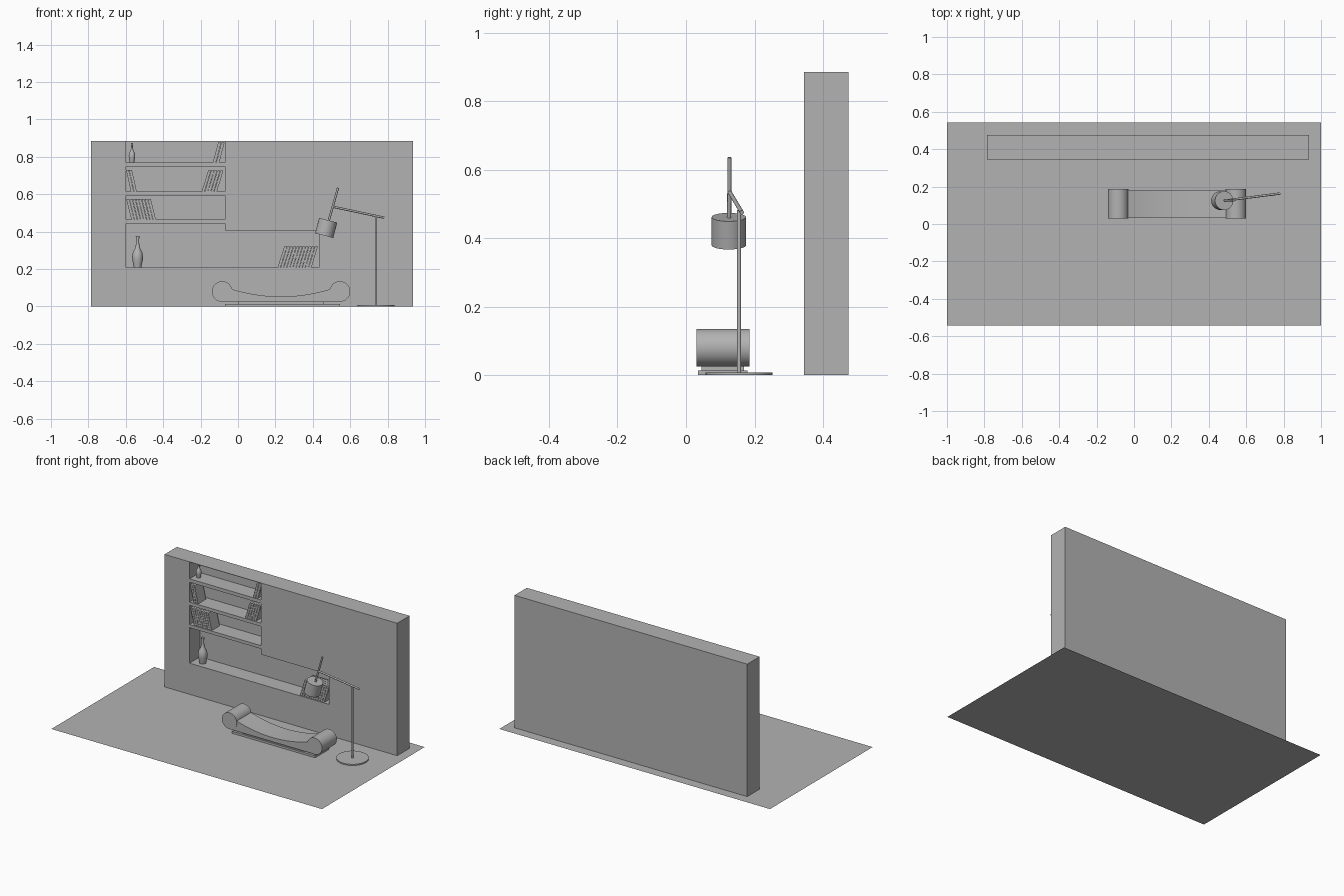
import bpy, bmesh, math
from mathutils import Vector

if "Cube" in bpy.data.objects:
    bpy.data.objects.remove(bpy.data.objects["Cube"])

grey = bpy.data.materials.new("plain grey")
grey.diffuse_color = (0.45, 0.45, 0.45, 1)
grey.use_nodes = True
grey.node_tree.nodes["Principled BSDF"].inputs["Base Color"].default_value = grey.diffuse_color


def finish(name, bm, smooth=False):
    bmesh.ops.recalc_face_normals(bm, faces=bm.faces)
    me = bpy.data.meshes.new(name)
    bm.to_mesh(me)
    bm.free()
    me.materials.append(grey)
    ob = bpy.data.objects.new(name, me)
    bpy.context.collection.objects.link(ob)
    bpy.context.view_layer.objects.active = ob
    if smooth:
        bpy.ops.object.select_all(action='DESELECT')
        ob.select_set(True)
        bpy.ops.object.shade_smooth_by_angle(angle=math.radians(35))
    return ob


def add_prism(bm, pts, y0, y1):
    # extrude an x/z outline along y
    a = [bm.verts.new((x, y0, z)) for x, z in pts]
    b = [bm.verts.new((x, y1, z)) for x, z in pts]
    bm.faces.new(a)
    bm.faces.new(b[::-1])
    n = len(pts)
    for i in range(n):
        bm.faces.new((a[i], b[i], b[(i + 1) % n], a[(i + 1) % n]))


def prism(name, pts, y0, y1, smooth=False):
    bm = bmesh.new()
    add_prism(bm, pts, y0, y1)
    return finish(name, bm, smooth)


def rect(x0, x1, z0, z1):
    return [(x0, z0), (x1, z0), (x1, z1), (x0, z1)]


def rod(name, p, q, r, seg=16):
    p, q = Vector(p), Vector(q)
    d = q - p
    bm = bmesh.new()
    bmesh.ops.create_cone(bm, cap_ends=True, segments=seg, radius1=r, radius2=r, depth=d.length)
    m = d.to_track_quat('Z', 'Y').to_matrix().to_4x4()
    m.translation = (p + q) / 2
    bmesh.ops.transform(bm, matrix=m, verts=bm.verts)
    return finish(name, bm, True)


# floor
bm = bmesh.new()
bm.faces.new([bm.verts.new(c) for c in
              ((-1, -.542, 0), (1, -.542, 0), (1, .542, 0), (-1, .542, 0))])
finish("floor", bm)

# wall with recessed shelves
wall = prism("shelf_wall", rect(-.785, .935, 0, .885), .345, .475)
bm = bmesh.new()
for z0, z1 in ((.771, .882), (.616, .748), (.466, .594)):
    add_prism(bm, rect(-.6, -.07, z0, z1), .3, .455)
add_prism(bm, [(-.6, .208), (.432, .208), (.432, .407), (-.07, .407), (-.07, .445), (-.6, .445)],
          .3, .455)
cutter = finish("niche_cutter", bm)
cutter.hide_render = True
mod = wall.modifiers.new("niches", 'BOOLEAN')
mod.object = cutter
mod.solver = 'EXACT'
bpy.context.view_layer.objects.active = wall
bpy.ops.object.modifier_apply(modifier=mod.name)
bpy.data.objects.remove(cutter)


# rows of leaning books with raised spine bands
def books(name, x, z, n, h, lean, w=.0165):
    bm = bmesh.new()
    for i in range(n):
        a = x + i * w
        b = a + w * .9

        def slab(t0, t1, y0, y1, g=0):
            add_prism(bm, [(a + lean * t0 - g, z + h * t0), (b + lean * t0 + g, z + h * t0),
                           (b + lean * t1 + g, z + h * t1), (a + lean * t1 - g, z + h * t1)], y0, y1)
        slab(0, 1, .352, .435)
        for k in range(5):
            t = .12 + .18 * k
            slab(t, t + .04, .350, .356, .0005)
    finish(name, bm)


books("books_low", .212, .208, 11, .112, .035)
books("books_third", -.57, .466, 8, .108, -.027)
books("books_second_left", -.573, .616, 2, .115, -.026)
books("books_second_right", -.193, .616, 5, .11, .033)
books("books_top", -.134, .771, 2, .106, .028, .018)


# vases
def vase(name, x, y, z, s):
    prof = [(0, 0), (.02, 0), (.022, .012), (.028, .04), (.029, .058), (.025, .082),
            (.015, .1), (.010, .118), (.008, .14), (.010, .17), (0, .17)]
    bm = bmesh.new()
    vs = [bm.verts.new((x + r * s, y, z + h * s)) for r, h in prof]
    es = [bm.edges.new(p) for p in zip(vs, vs[1:])]
    bmesh.ops.spin(bm, geom=vs + es, cent=(x, y, z), axis=(0, 0, 1), angle=math.tau, steps=24)
    bmesh.ops.remove_doubles(bm, verts=bm.verts, dist=1e-5)
    finish(name, bm, True)


vase("vase_large", -.537, .395, .208, 1)
vase("vase_small", -.567, .395, .771, .6)

# sofa: plinth, sagging seat, two round bolsters
prism("sofa_plinth", rect(-.07, .545, 0, .014), .035, .18)
N = 24
seat = [(-.085, .025), (.545, .025)]
for i in range(N + 1):
    t = 1 - 2 * i / N
    seat.append((.23 + .3 * t, .053 + .052 * t * t))
prism("sofa_seat", seat, .032, .183, True)
prism("sofa_underframe", rect(0, .46, .012, .027), .045, .17)
for side, x in (("left", -.085), ("right", .545)):
    rod("sofa_bolster_" + side, (x, .03, .08), (x, .186, .08), .055, 40)

# floor lamp
rod("lamp_base", (.738, .155, 0), (.738, .155, .008), .098, 40)
rod("lamp_pole", (.738, .155, .005), (.738, .155, .482), .006)
rod("lamp_arm", (.781, .163, .475), (.508, .128, .533), .006)
rod("lamp_rod", (.535, .127, .635), (.484, .126, .455), .006)
rod("lamp_shade", (.461, .125, .379), (.482, .125, .461), .05, 40)
